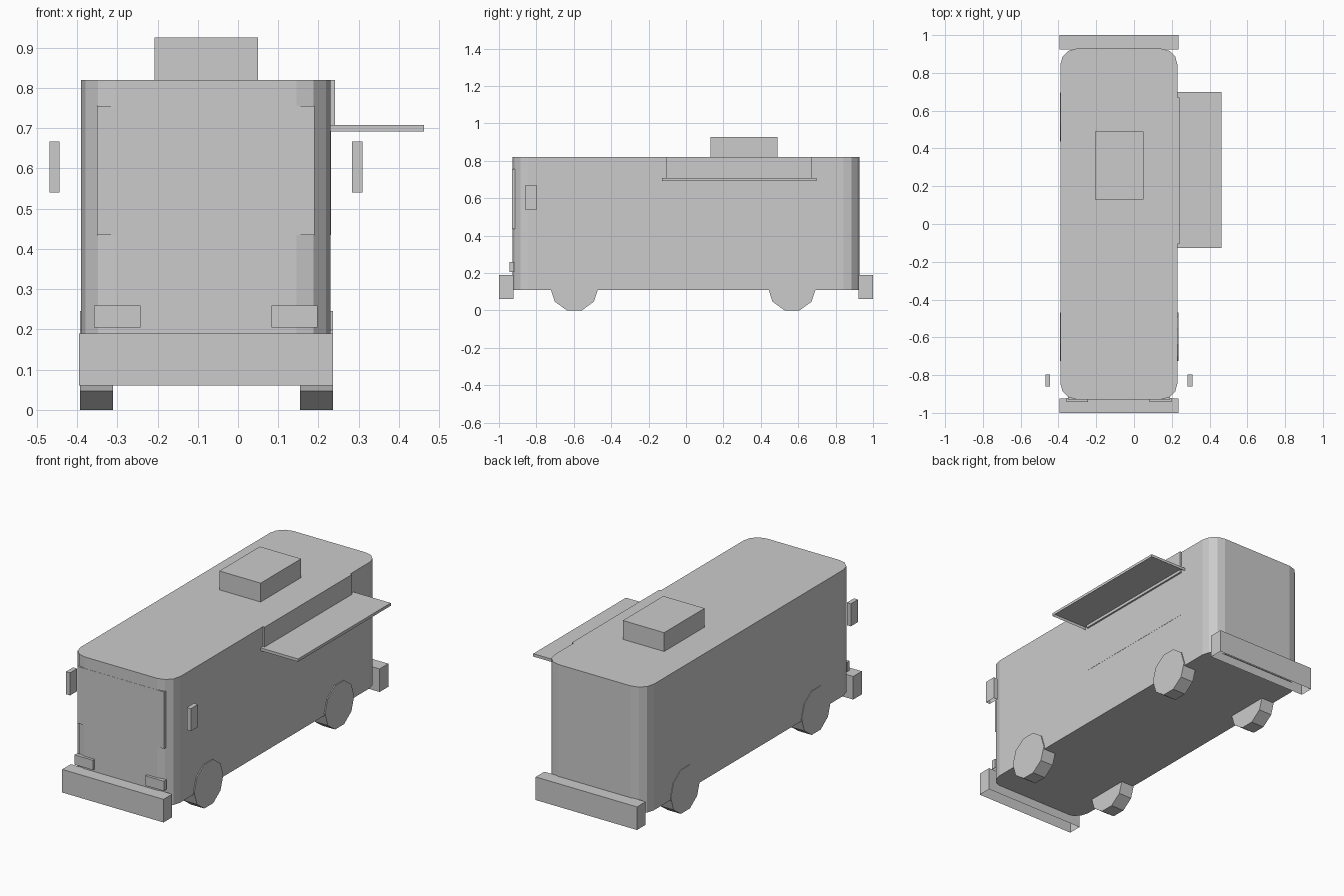
import bpy, bmesh, math
from mathutils import Matrix

cube = bpy.data.objects.get("Cube")
if cube:
    bpy.data.objects.remove(cube, do_unlink=True)

# Single plain paint
GREY = (0.6, 0.6, 0.6, 1)
paint = bpy.data.materials.new("light_grey")
paint.use_nodes = True
paint.diffuse_color = GREY
paint.node_tree.nodes["Principled BSDF"].inputs["Base Color"].default_value = GREY

MID = -0.08  # centre line of the van body


def finish(name, bm):
    mesh = bpy.data.meshes.new(name)
    bm.to_mesh(mesh)
    bm.free()
    mesh.materials.append(paint)
    obj = bpy.data.objects.new(name, mesh)
    bpy.context.collection.objects.link(obj)
    return obj


def box(name, x, y, z, open_bottom=False, corner=0):
    bm = bmesh.new()
    spans = (x, y, z)
    size = [b - a for a, b in spans]
    centre = [(a + b) / 2 for a, b in spans]
    bmesh.ops.create_cube(bm, size=1, matrix=Matrix.Translation(centre) @ Matrix.Diagonal((*size, 1)))
    if corner:
        upright = [e for e in bm.edges if abs(e.verts[0].co.z - e.verts[1].co.z) > 0.1]
        bmesh.ops.bevel(bm, geom=upright, offset=corner, segments=3, profile=0.5, affect='EDGES')
    if open_bottom:
        bm.normal_update()
        bmesh.ops.delete(bm, geom=[f for f in bm.faces if f.normal.z < -0.9], context='FACES_ONLY')
    return finish(name, bm)


def pair(name, inner, outer, y, z):
    """Matching boxes on both sides of the centre line."""
    box("left_" + name, (MID + inner, MID + outer), y, z, True)
    box("right_" + name, (MID - outer, MID - inner), y, z, True)


def wheel(name, x, y):
    bm = bmesh.new()
    sides, apothem = 10, 0.123
    radius = apothem / math.cos(math.pi / sides)
    place = Matrix.Translation((x, y, apothem)) @ Matrix.Rotation(math.pi / 2, 4, 'Y')
    flat_down = Matrix.Rotation(math.pi / sides, 4, 'Z')
    bmesh.ops.create_cone(bm, cap_ends=True, segments=sides, radius1=radius,
                          radius2=radius, depth=0.082, matrix=place @ flat_down)
    # Turn so that a flat side rests on the ground
    if min(v.co.z for v in bm.verts) < -0.001:
        turn = Matrix.Rotation(math.pi / sides, 4, 'X')
        bmesh.ops.rotate(bm, verts=bm.verts, cent=(x, y, apothem), matrix=turn)
    finish(name, bm)


# Body with rounded upright corners, and roof vent
box("body", (-0.39, 0.23), (-0.928, 0.928), (0.11, 0.82), corner=0.085)
box("roof_vent", (-0.207, 0.05), (0.13, 0.49), (0.815, 0.926))

# Bumpers, open underneath
for name, y in (("front_bumper", (-1, -0.923)), ("back_bumper", (0.923, 1))):
    box(name, (-0.395, 0.236), y, (0.06, 0.19), True)

# Windscreen and headlights
box("windscreen", (-0.35, 0.19), (-0.929, -0.85), (0.435, 0.755))
pair("headlight", 0.163, 0.278, (-0.943, -0.92), (0.205, 0.26))

# Mirrors
pair("mirror", 0.364, 0.389, (-0.86, -0.797), (0.54, 0.667))

# Serving hatch with awning
box("hatch_panel", (0.2, 0.241), (-0.107, 0.67), (0.692, 0.82))
box("hatch_window", (0.2, 0.231), (-0.107, 0.67), (0.435, 0.692))
box("awning", (0.23, 0.463), (-0.127, 0.698), (0.692, 0.708), True)

# Wheels
for end, y in (("front", -0.597), ("back", 0.567)):
    for side, x in (("left", 0.195), ("right", -0.352)):
        wheel(f"{end}_{side}_wheel", x, y)
